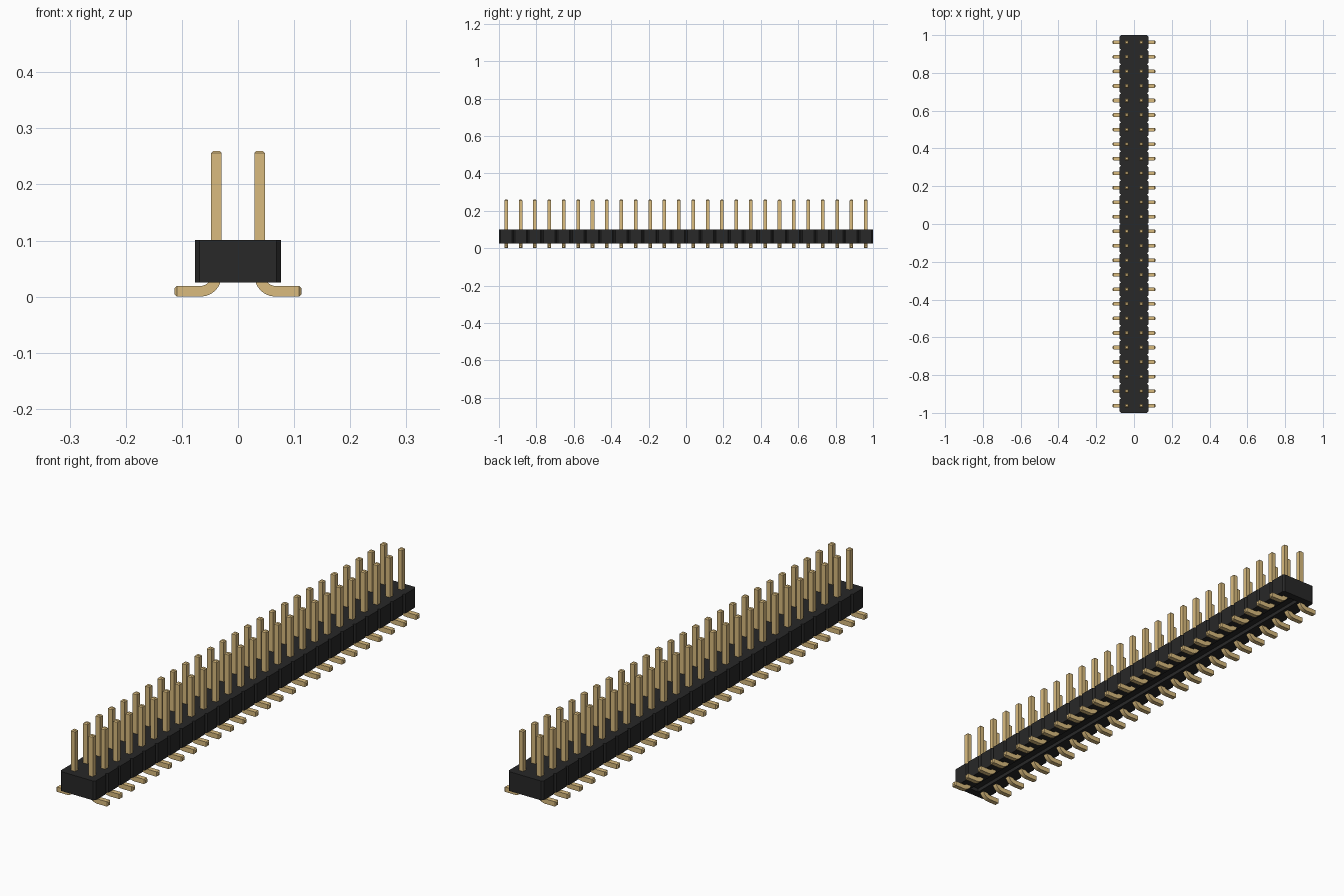
import bpy, bmesh, math
from mathutils import Vector

cube = bpy.data.objects.get("Cube")
if cube:
    bpy.data.objects.remove(cube, do_unlink=True)

COUNT = 26
PITCH = 2 / COUNT
HALF_W = 0.0765          # half the housing width
Z0, Z1 = 0.025, 0.101    # housing bottom and top
NOTCH = 0.0075           # chamfer between housing segments
R = 0.0095               # half the pin thickness
BEND = 0.0285            # bend radius at the pin centre line


def material(name, rgb):
    m = bpy.data.materials.new(name)
    m.use_nodes = True
    m.diffuse_color = (*rgb, 1)
    m.node_tree.nodes["Principled BSDF"].inputs["Base Color"].default_value = (*rgb, 1)
    return m


def finish(bm, name, mat):
    bmesh.ops.recalc_face_normals(bm, faces=bm.faces)
    mesh = bpy.data.meshes.new(name)
    bm.to_mesh(mesh)
    bm.free()
    mesh.materials.append(mat)
    obj = bpy.data.objects.new(name, mesh)
    bpy.context.collection.objects.link(obj)
    return obj


def activate(obj):
    bpy.ops.object.select_all(action="DESELECT")
    obj.select_set(True)
    bpy.context.view_layer.objects.active = obj


black = material("black plastic", (0.021, 0.021, 0.021))
gold = material("gold metal", (0.70, 0.50, 0.21))

# Housing: notched outline, extruded upward
side = [(HALF_W - NOTCH, -1)]
for i in range(COUNT):
    y = -1 + i * PITCH
    side += [(HALF_W, y + NOTCH), (HALF_W, y + PITCH - NOTCH),
             (HALF_W - NOTCH, y + PITCH)]
outline = side + [(-x, y) for x, y in reversed(side)]
bm = bmesh.new()
base = bm.faces.new([bm.verts.new((x, y, Z0)) for x, y in outline])
top = bmesh.ops.extrude_face_region(bm, geom=[base], use_keep_orig=True)["geom"]
for v in top:
    if isinstance(v, bmesh.types.BMVert):
        v.co.z = Z1
housing = finish(bm, "housing", black)

# Shallow channel under the housing, between the pin rows
bm = bmesh.new()
bmesh.ops.create_cube(bm, size=1)
for v in bm.verts:
    v.co = Vector((v.co.x * 0.04, v.co.y * 1.94, v.co.z * 0.03 + Z0))
cutter = finish(bm, "channel_cutter", black)
cutter.hide_render = True
cut = housing.modifiers.new("channel", "BOOLEAN")
cut.operation = "DIFFERENCE"
cut.object = cutter
activate(housing)
bpy.ops.object.modifier_apply(modifier=cut.name)
bpy.data.objects.remove(cutter, do_unlink=True)

# Pin: square rings along the foot, around the bend and up to the tip
pin_x = PITCH / 2
bend_x, bend_z = pin_x + BEND, R + BEND
TAPER = 0.004
end_x, end_z = 0.113, 0.26
rings = [(end_x, R, 0, R - TAPER), (end_x - TAPER, R, 0, R)]
for i in range(7):
    a = math.radians(i * 15)
    rings.append((bend_x - BEND * math.sin(a), bend_z - BEND * math.cos(a), a, R))
rings += [(pin_x, end_z - TAPER, math.pi / 2, R),
          (pin_x, end_z, math.pi / 2, R - TAPER)]

bm = bmesh.new()
loops = []
y0 = -1 + PITCH / 2
for x, z, a, r in rings:
    nx, nz = math.sin(a), math.cos(a)
    loops.append([bm.verts.new((x + nx * s * r, y0 + t * r, z + nz * s * r))
                  for s, t in ((-1, -1), (1, -1), (1, 1), (-1, 1))])
for p, q in zip(loops, loops[1:]):
    for k in range(4):
        j = (k + 1) % 4
        bm.faces.new((p[k], p[j], q[j], q[k]))
bm.faces.new(loops[0])
bm.faces.new(loops[-1])
pins = finish(bm, "pins", gold)
activate(pins)
bpy.ops.object.shade_smooth_by_angle(angle=math.radians(30))

# Repeat the pin along the housing and mirror it to the other row
array = pins.modifiers.new("row", "ARRAY")
array.count = COUNT
array.use_relative_offset = False
array.use_constant_offset = True
array.constant_offset_displace = (0, PITCH, 0)
mirror = pins.modifiers.new("other_row", "MIRROR")
mirror.use_axis = (True, False, False)
mirror.use_mirror_merge = False
